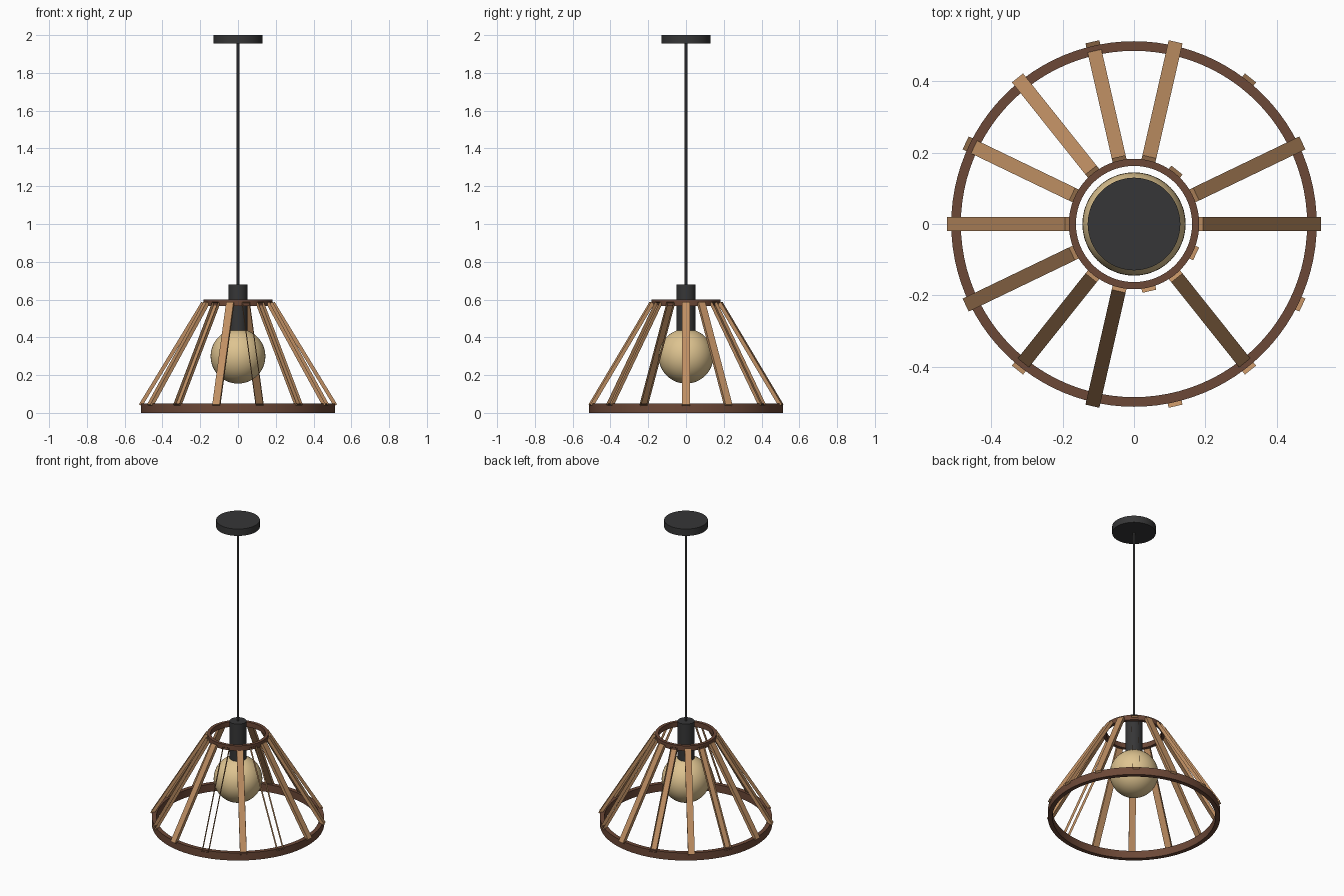
import bpy
import bmesh
from math import radians
from mathutils import Matrix, Vector

old = bpy.data.objects.get("Cube")
if old:
    bpy.data.objects.remove(old, do_unlink=True)


def material(name, rgb):
    mat = bpy.data.materials.new(name)
    mat.use_nodes = True
    mat.diffuse_color = (*rgb, 1)
    mat.node_tree.nodes["Principled BSDF"].inputs["Base Color"].default_value = (*rgb, 1)
    return mat


light_wood = material("light wood", (0.52, 0.275, 0.125))
dark_wood = material("dark wood", (0.15, 0.065, 0.038))
black = material("matt black", (0.037, 0.037, 0.038))
cream = material("cream glass", (0.73, 0.55, 0.28))


def finish(bm, name, mat, smooth=True):
    bmesh.ops.recalc_face_normals(bm, faces=bm.faces)
    mesh = bpy.data.meshes.new(name)
    bm.to_mesh(mesh)
    bm.free()
    obj = bpy.data.objects.new(name, mesh)
    bpy.context.collection.objects.link(obj)
    mesh.materials.append(mat)
    if smooth:
        bpy.ops.object.select_all(action="DESELECT")
        obj.select_set(True)
        bpy.context.view_layer.objects.active = obj
        bpy.ops.object.shade_smooth_by_angle(angle=radians(35))
    return obj


def cylinder(name, radius, low, high, mat, sides=64):
    bm = bmesh.new()
    bmesh.ops.create_cone(bm, cap_ends=True, segments=sides, radius1=radius,
                          radius2=radius, depth=high - low,
                          matrix=Matrix.Translation((0, 0, (low + high) / 2)))
    finish(bm, name, mat)


def hoop(name, inner, outer, low, high, mat, sides=96):
    # Spin a rectangular section around the z axis
    bm = bmesh.new()
    section = [(inner, low), (outer, low), (outer, high), (inner, high)]
    verts = [bm.verts.new((r, 0, z)) for r, z in section]
    edges = [bm.edges.new((verts[i], verts[i - 1])) for i in range(4)]
    bmesh.ops.spin(bm, geom=verts + edges, cent=(0, 0, 0), axis=(0, 0, 1),
                   angle=radians(360), steps=sides, use_merge=True)
    bmesh.ops.remove_doubles(bm, verts=bm.verts, dist=0.0001)
    finish(bm, name, mat)


# Hanging hardware
cylinder("ceiling_canopy", 0.13, 1.955, 2.0, black)
cylinder("cord", 0.007, 0.67, 1.96, black, 16)
cylinder("lamp_socket", 0.05, 0.43, 0.68, black, 48)

# Globe bulb
bm = bmesh.new()
bmesh.ops.create_uvsphere(bm, u_segments=48, v_segments=24, radius=0.145,
                          matrix=Matrix.Translation((0, 0, 0.3)))
finish(bm, "globe_bulb", cream)

# Shade hoops
hoop("lower_hoop", 0.486, 0.513, 0, 0.05, dark_wood)
hoop("upper_hoop", 0.163, 0.183, 0.567, 0.6, dark_wood)

# Slanted slats, some of them open on their broad faces
COUNT = 14
NO_OUTER = {2, 4, 6, 9, 11, 12, 13}
NO_INNER = {2, 11, 13}
top, bottom = Vector((0.185, 0, 0.583)), Vector((0.516, 0, 0.04))
along = (bottom - top).normalized()
across = Vector((0, 1, 0))
outward = across.cross(along)
if outward.x < 0:
    outward = -outward
pose = Matrix((along, across, outward)).transposed().to_4x4()
pose.translation = (top + bottom) / 2
size = Matrix.Diagonal(((bottom - top).length, 0.04, 0.02, 1))

for i in range(COUNT):
    bm = bmesh.new()
    bmesh.ops.create_cube(bm, size=1, matrix=pose @ size)
    bm.normal_update()
    bmesh.ops.recalc_face_normals(bm, faces=bm.faces)
    gone = [f for f in bm.faces
            if (i in NO_OUTER and f.normal.dot(outward) > 0.9)
            or (i in NO_INNER and f.normal.dot(outward) < -0.9)]
    bmesh.ops.delete(bm, geom=gone, context="FACES_ONLY")
    slat = finish(bm, f"slat_{i + 1}", light_wood, smooth=False)
    slat.rotation_euler.z = radians(360 / COUNT * i)
